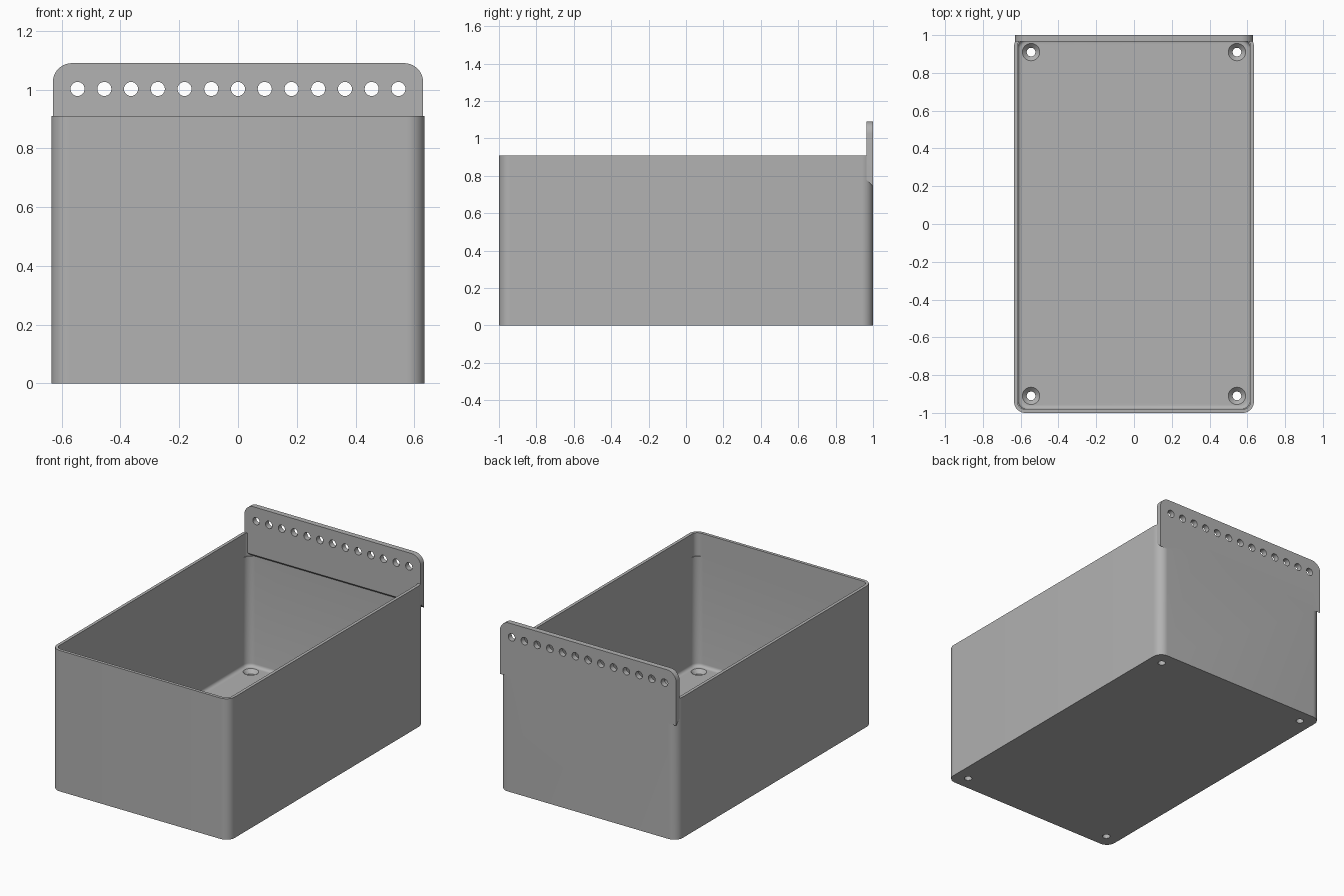
import bpy, bmesh, math
from mathutils import Matrix, Vector

if "Cube" in bpy.data.objects:
    bpy.data.objects.remove(bpy.data.objects["Cube"])

HALF_W, HALF_L, HEIGHT = 0.635, 1.0, 0.91
WALL, FLOOR = 0.02, 0.05

grey = bpy.data.materials.new("grey plastic")
grey.use_nodes = True
colour = (0.445, 0.445, 0.445, 1)
grey.diffuse_color = colour
grey.node_tree.nodes["Principled BSDF"].inputs["Base Color"].default_value = colour


def make_object(name, bm):
    bmesh.ops.recalc_face_normals(bm, faces=bm.faces)
    mesh = bpy.data.meshes.new(name)
    bm.to_mesh(mesh)
    bm.free()
    mesh.materials.append(grey)
    obj = bpy.data.objects.new(name, mesh)
    bpy.context.collection.objects.link(obj)
    return obj


def rounded_block(name, hx, hy, z0, z1, radius, fillet=0):
    """Block with rounded upright edges and an optional filleted base."""
    bm = bmesh.new()
    bmesh.ops.create_cube(bm, size=1)
    bmesh.ops.scale(bm, vec=(2 * hx, 2 * hy, z1 - z0), verts=bm.verts)
    bmesh.ops.translate(bm, vec=(0, 0, (z0 + z1) / 2), verts=bm.verts)
    upright = [e for e in bm.edges
               if abs(e.verts[0].co.z - e.verts[1].co.z) > 0.01]
    bmesh.ops.bevel(bm, geom=upright, offset=radius, segments=10,
                    profile=0.5, affect='EDGES')
    if fillet:
        base = [e for e in bm.edges
                if all(abs(v.co.z - z0) < 1e-4 for v in e.verts)]
        bmesh.ops.bevel(bm, geom=base, offset=fillet, segments=5,
                        profile=0.5, affect='EDGES')
    return make_object(name, bm)


def add_cone(bm, centre, r1, r2, depth, rotation=None):
    matrix = Matrix.Translation(centre) @ (rotation or Matrix())
    bmesh.ops.create_cone(bm, cap_ends=True, segments=32, radius1=r1,
                          radius2=r2, depth=depth, matrix=matrix)


def combine(target, tool, operation):
    """Apply a boolean and discard the tool object."""
    mod = target.modifiers.new("boolean", 'BOOLEAN')
    mod.operation, mod.solver, mod.object = operation, 'EXACT', tool
    bpy.context.view_layer.objects.active = target
    bpy.ops.object.modifier_apply(modifier=mod.name)
    bpy.data.objects.remove(tool)


# Open box, with tighter inner corners near the rim
bin_body = rounded_block("storage_bin", HALF_W, HALF_L, 0, HEIGHT, 0.06)
inner_x, inner_y = HALF_W - WALL, HALF_L - WALL
combine(bin_body, rounded_block("cavity", inner_x, inner_y, FLOOR, 1.2,
                                0.05, 0.02), 'DIFFERENCE')
combine(bin_body, rounded_block("rim_cavity", inner_x, inner_y, 0.76, 1.2,
                                0.035), 'DIFFERENCE')

# Hanging plate along the back, rounded above and sloped below
bm = bmesh.new()
plate_x, front_y, low, top, radius = 0.63, 0.965, 0.745, 1.09, 0.065
outline = [(-plate_x, low), (plate_x, low)]
for side, start in ((1, 0), (-1, 90)):
    for i in range(11):
        a = math.radians(start + 9 * i)
        outline.append((side * (plate_x - radius) + radius * math.cos(a),
                        top - radius + radius * math.sin(a)))
back = bm.faces.new([bm.verts.new((x, HALF_L, z)) for x, z in outline])
extruded = bmesh.ops.extrude_face_region(bm, geom=[back], use_keep_orig=True)
for v in extruded["geom"]:
    if isinstance(v, bmesh.types.BMVert):
        v.co.y = front_y
        if v.co.z < low + 0.01:
            v.co.z += HALF_L - front_y
combine(bin_body, make_object("hanging_plate", bm), 'UNION')

# Row of holes through the plate
bm = bmesh.new()
turn = Matrix.Rotation(math.pi / 2, 4, 'X')
for i in range(-6, 7):
    add_cone(bm, Vector((i * 0.091, 0.98, 1.002)), 0.024, 0.024, 0.2, turn)
combine(bin_body, make_object("plate_holes", bm), 'DIFFERENCE')

# Countersunk screw holes in the floor
for widths, centre_z, depth in (((0.023, 0.023), 0.03, 0.2),
                                ((0.023, 0.047), FLOOR - 0.011, 0.024)):
    bm = bmesh.new()
    for sx in (-1, 1):
        for sy in (-1, 1):
            add_cone(bm, Vector((sx * 0.545, sy * 0.91, centre_z)),
                     *widths, depth)
    combine(bin_body, make_object("screw_holes", bm), 'DIFFERENCE')

# Smooth the curves and keep the sharp edges
bpy.ops.object.select_all(action='DESELECT')
bin_body.select_set(True)
bpy.context.view_layer.objects.active = bin_body
bpy.ops.object.shade_smooth_by_angle(angle=math.radians(30))
